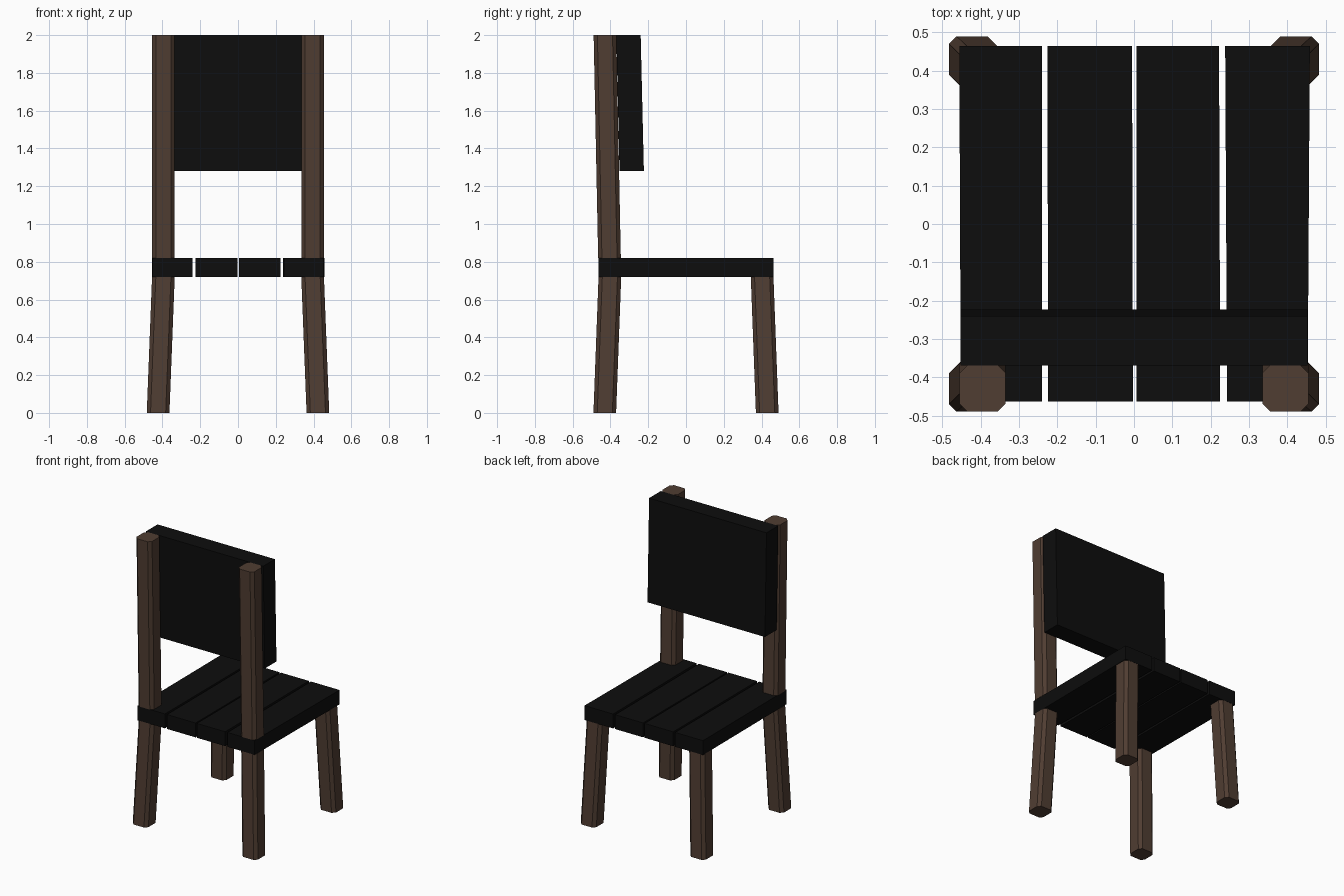
import bpy, bmesh

if "Cube" in bpy.data.objects:
    bpy.data.objects.remove(bpy.data.objects["Cube"])


def material(name, rgb):
    m = bpy.data.materials.new(name)
    m.diffuse_color = (*rgb, 1)
    m.use_nodes = True
    m.node_tree.nodes["Principled BSDF"].inputs["Base Color"].default_value = m.diffuse_color
    return m


WOOD = material("brown_wood", (0.08, 0.047, 0.032))
BLACK = material("black_paint", (0.004, 0.004, 0.004))


def loft(name, low, high, mat):
    """Solid between two matching rings of 3D points."""
    bm = bmesh.new()
    a = [bm.verts.new(p) for p in low]
    b = [bm.verts.new(p) for p in high]
    bm.faces.new(a)
    bm.faces.new(b)
    n = len(a)
    for i in range(n):
        j = (i + 1) % n
        bm.faces.new((a[i], a[j], b[j], b[i]))
    bmesh.ops.recalc_face_normals(bm, faces=bm.faces)
    me = bpy.data.meshes.new(name)
    bm.to_mesh(me)
    bm.free()
    me.materials.append(mat)
    ob = bpy.data.objects.new(name, me)
    bpy.context.collection.objects.link(ob)
    return ob


def octagon(cx, cy, z, h=0.06, c=0.02):
    """Square ring with clipped corners."""
    k = h - c
    pts = [(h, -k), (h, k), (k, h), (-k, h), (-h, k), (-h, -k), (-k, -h), (k, -h)]
    return [(cx + x, cy + y, z) for x, y in pts]


def rect(x0, x1, y0, y1, z):
    return [(x0, y0, z), (x1, y0, z), (x1, y1, z), (x0, y1, z)]


SEAT_LOW, SEAT_TOP = 0.72, 0.82

# Splayed legs and the two uprights above the seat
for sx, side in ((-1, "left"), (1, "right")):
    for sy, end in ((-1, "back"), (1, "front")):
        loft(f"{end}_leg_{side}",
             octagon(sx * 0.423, sy * 0.430, 0),
             octagon(sx * 0.395, sy * 0.403, SEAT_LOW), WOOD)
    loft(f"upright_{side}",
         octagon(sx * 0.395, -0.405, SEAT_TOP),
         octagon(sx * 0.395, -0.429, 2.0), WOOD)

# Seat planks, slightly uneven: x range at the -y end, x range at the +y end
planks = [((-0.452, -0.240), (-0.456, -0.240)),
          ((-0.224, -0.003), (-0.226, -0.005)),
          ((0.006, 0.225), (0.007, 0.222)),
          ((0.243, 0.453), (0.238, 0.459))]
for i, ((a, b), (c, d)) in enumerate(planks):
    rings = [[(a, -0.463, z), (b, -0.463, z), (d, 0.464, z), (c, 0.464, z)]
             for z in (SEAT_LOW, SEAT_TOP)]
    loft(f"seat_plank_{i + 1}", *rings, BLACK)

# Leaning backrest panel
loft("backrest", rect(-0.453, 0.453, -0.352, -0.223, 1.28),
     rect(-0.453, 0.453, -0.369, -0.240, 2.0), BLACK)
